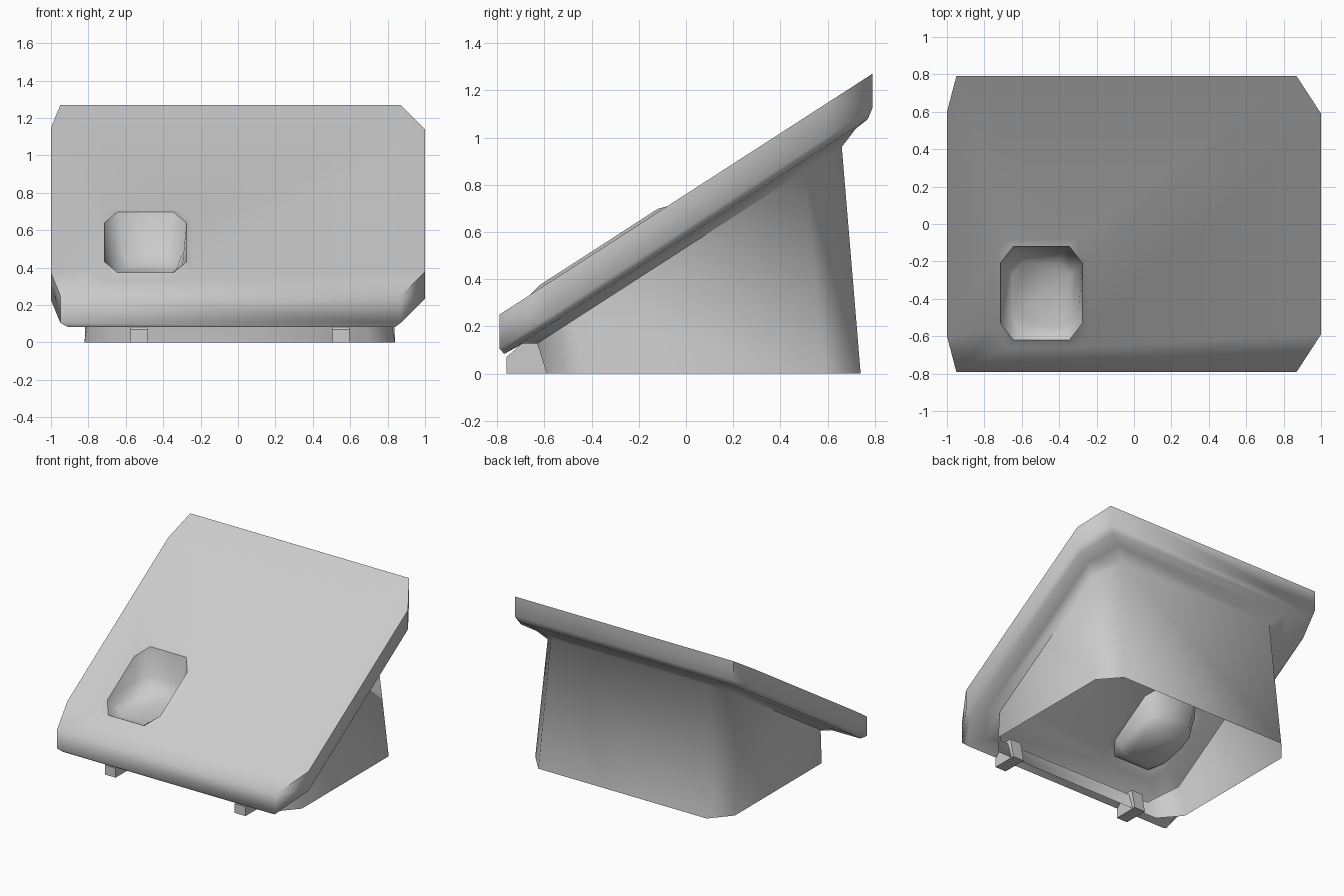
import bpy, bmesh

if "Cube" in bpy.data.objects:
    bpy.data.objects.remove(bpy.data.objects["Cube"])

def slope(y, off=0.0):
    return 0.76 + 0.6456 * y + off

def octagon(xl, xr, yf, yb, left, right):
    # left/right = (corner cut in x, corner cut in y)
    return [(xl + left[0], yf), (xr - right[0], yf), (xr, yf + right[1]), (xr, yb - right[1]),
            (xr - right[0], yb), (xl + left[0], yb), (xl, yb - left[1]), (xl, yf + left[1])]

def finish(bm, name, angle):
    bmesh.ops.recalc_face_normals(bm, faces=bm.faces)
    me = bpy.data.meshes.new(name)
    bm.to_mesh(me)
    bm.free()
    ob = bpy.data.objects.new(name, me)
    bpy.context.collection.objects.link(ob)
    bpy.ops.object.select_all(action='DESELECT')
    bpy.context.view_layer.objects.active = ob
    ob.select_set(True)
    bpy.ops.object.shade_smooth_by_angle(angle=angle)
    return ob

# Shell: rings running from the pocket floor, over the lid, down to the open base
cut = (0.07, 0.09)
floor = lambda y: 0.345 + 0.15 * (y + 0.6)
mid = lambda y: 0.65 * floor(y) + 0.35 * slope(y)
rings = [
    (octagon(-0.65, -0.34, -0.55, -0.20, (0.06, 0.07), (0.06, 0.07)), floor),
    (octagon(-0.69, -0.30, -0.59, -0.145, cut, cut), mid),
    (octagon(-0.715, -0.275, -0.62, -0.12, cut, cut), lambda y: slope(y, 0.015)),
    (octagon(-0.75, -0.24, -0.66, -0.08, cut, cut), slope),
    (octagon(-1, 1, -0.79, 0.79, (0.05, 0.19), (0.13, 0.20)), slope),
    (octagon(-1, 1, -0.79, 0.79, (0.05, 0.19), (0.13, 0.20)), lambda y: slope(y, -0.145)),
    (octagon(-0.97, 0.97, -0.77, 0.77, (0.06, 0.19), (0.13, 0.20)), lambda y: slope(y, -0.18)),
    (octagon(-0.86, 0.87, -0.69, 0.72, (0.13, 0.17), (0.13, 0.17)), lambda y: slope(y, -0.187)),
    (octagon(-0.79, 0.80, -0.63, 0.66, (0.14, 0.16), (0.14, 0.16)), lambda y: slope(y, -0.226)),
    (octagon(-0.82, 0.84, -0.59, 0.74, (0.13, 0.15), (0.13, 0.15)), lambda y: 0.0),
]
bm = bmesh.new()
loops = [[bm.verts.new((x, y, z(y))) for x, y in pts] for pts, z in rings]
bm.faces.new(loops[0])
for a, b in zip(loops, loops[1:]):
    for i in range(8):
        j = (i + 1) % 8
        bm.faces.new((a[i], a[j], b[j], b[i]))
finish(bm, "sloped_lid_and_body", 1.1)

# Two small front feet
profile = [(-0.76, 0.0), (-0.76, 0.07), (-0.67, 0.15), (-0.60, 0.15), (-0.57, 0.0)]
for name, cx in (("left_foot", -0.53), ("right_foot", 0.55)):
    bm = bmesh.new()
    f = bm.faces.new([bm.verts.new((cx - 0.045, y, z)) for y, z in profile])
    ext = bmesh.ops.extrude_face_region(bm, geom=[f])
    bmesh.ops.translate(bm, vec=(0.09, 0, 0),
                        verts=[v for v in ext["geom"] if isinstance(v, bmesh.types.BMVert)])
    finish(bm, name, 0.6)
